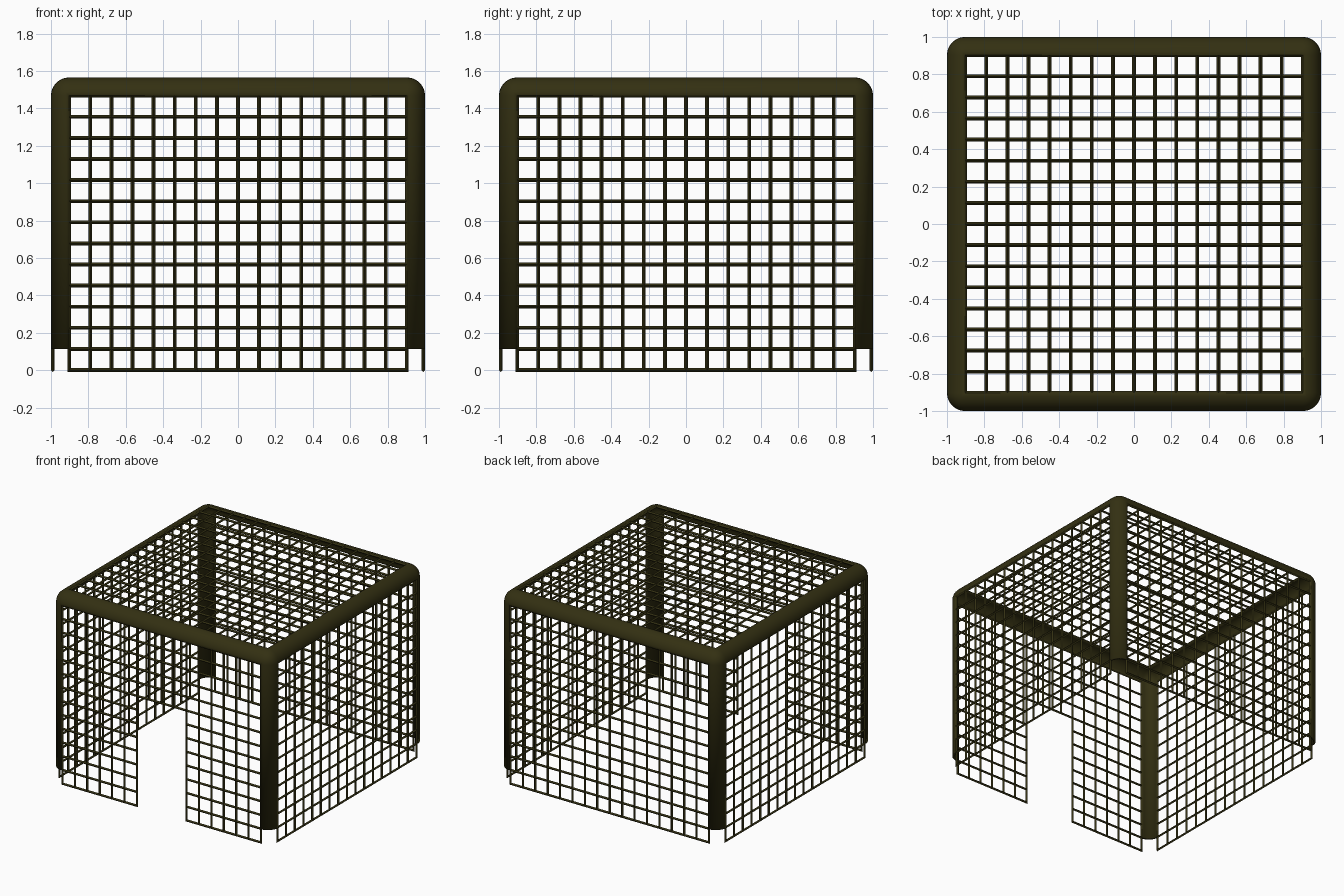
import bpy, bmesh
from math import radians
from mathutils import Matrix

cube = bpy.data.objects.get("Cube")
if cube:
    bpy.data.objects.remove(cube)

CELL = 0.1128           # mesh spacing
COLS, ROWS = 16, 13     # cells across and up each wall
PLANE = 0.99            # centre of the panels
TOP = 1.555
THICK = 0.02
FLOOR = TOP - (PLANE - COLS / 2 * CELL) - ROWS * CELL


def material(name, colour):
    mat = bpy.data.materials.new(name)
    mat.use_nodes = True
    mat.diffuse_color = colour
    mat.node_tree.nodes["Principled BSDF"].inputs["Base Color"].default_value = colour
    return mat


olive = material("dark olive", (0.033, 0.029, 0.006, 1))


def add_object(name, bm):
    mesh = bpy.data.meshes.new(name)
    bm.to_mesh(mesh)
    bm.free()
    mesh.materials.append(olive)
    obj = bpy.data.objects.new(name, mesh)
    bpy.context.collection.objects.link(obj)
    return obj


def lattice(name, rows, matrix, door=False):
    """Wire panel drawn in the local xy plane, with its base at y = 0."""
    bm = bmesh.new()
    bmesh.ops.create_grid(bm, x_segments=COLS, y_segments=rows, size=1)
    bmesh.ops.transform(bm, verts=bm.verts, matrix=Matrix.Diagonal(
        (COLS * CELL / 2, rows * CELL / 2, 1, 1)))
    bmesh.ops.translate(bm, verts=bm.verts, vec=(0, rows * CELL / 2, 0))
    if door:
        opening = []
        for f in bm.faces:
            c = f.calc_center_median()
            if abs(c.x) < 2 * CELL and c.y < 8 * CELL:
                opening.append(f)
        bmesh.ops.delete(bm, geom=opening, context='FACES')
    bm.transform(matrix)
    obj = add_object(name, bm)
    wire = obj.modifiers.new("Wire", 'WIREFRAME')
    wire.thickness = THICK
    wire.offset = 0
    wire.use_boundary = True
    wire.use_even_offset = True
    return obj


# Four lattice walls, the front one with a doorway
upright = Matrix.Translation((0, -PLANE, FLOOR)) @ Matrix.Rotation(radians(90), 4, 'X')
for i, side in enumerate(("front", "left", "back", "right")):
    turn = Matrix.Rotation(radians(90 * i), 4, 'Z')
    lattice(side + "_lattice", ROWS, turn @ upright, door=(side == "front"))

# Lattice roof
lattice("roof_lattice", COLS, Matrix.Translation((0, -COLS * CELL / 2, TOP)))

# Rounded corner posts and roof edges, as one thin curved shell
bm = bmesh.new()
bmesh.ops.create_cube(bm, size=2)
base = FLOOR + CELL
for v in bm.verts:
    v.co.x *= PLANE
    v.co.y *= PLANE
    v.co.z = TOP if v.co.z > 0 else base
edges = [e for e in bm.edges if max(v.co.z for v in e.verts) > base + 0.1]
bmesh.ops.bevel(bm, geom=edges, offset=PLANE - COLS / 2 * CELL, segments=8,
                profile=0.5, affect='EDGES')
flat = [f for f in bm.faces if f.calc_area() > 1]
bmesh.ops.delete(bm, geom=flat, context='FACES')
frame = add_object("rounded_frame", bm)
solid = frame.modifiers.new("Shell", 'SOLIDIFY')
solid.thickness = THICK
solid.offset = 0
bpy.context.view_layer.objects.active = frame
frame.select_set(True)
bpy.ops.object.shade_smooth_by_angle(angle=radians(40))
